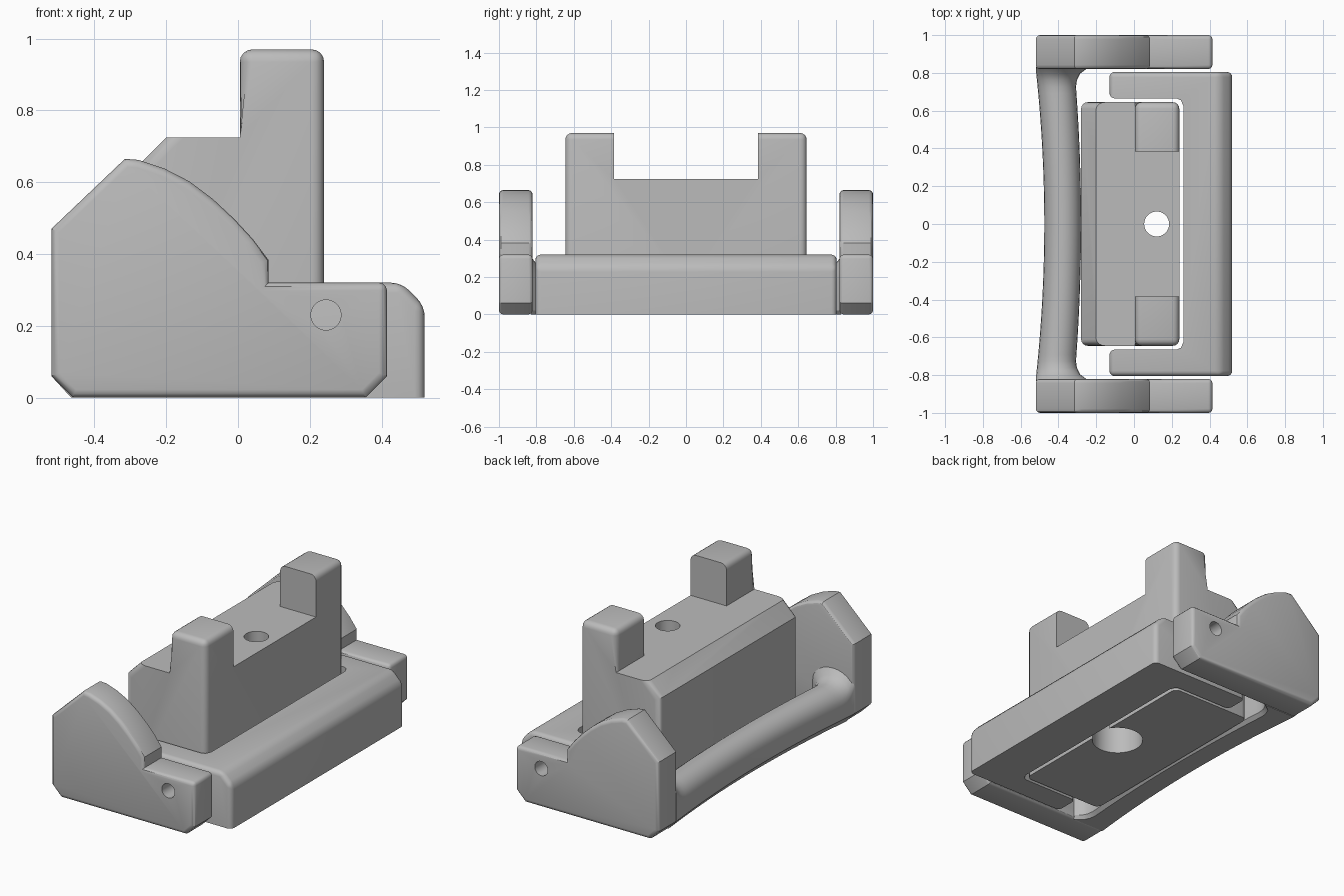
import bpy, bmesh, math
from mathutils import Vector

old = bpy.data.objects.get("Cube")
if old:
    bpy.data.objects.remove(old, do_unlink=True)

grey = bpy.data.materials.new("plain grey")
grey.use_nodes = True
grey.diffuse_color = (0.5, 0.5, 0.5, 1)
grey.node_tree.nodes["Principled BSDF"].inputs["Base Color"].default_value = (0.5, 0.5, 0.5, 1)


def to_object(bm, name):
    bmesh.ops.recalc_face_normals(bm, faces=bm.faces)
    me = bpy.data.meshes.new(name)
    bm.to_mesh(me)
    bm.free()
    me.materials.append(grey)
    ob = bpy.data.objects.new(name, me)
    bpy.context.collection.objects.link(ob)
    return ob


def prism(pts, axis, lo, hi):
    """Extrude a flat outline along y (outline in xz) or z (outline in xy)."""
    bm = bmesh.new()
    place = (lambda p, t: (p[0], t, p[1])) if axis == "y" else (lambda p, t: (p[0], p[1], t))
    face = bm.faces.new([bm.verts.new(place(p, lo)) for p in pts])
    side = bmesh.ops.extrude_face_region(bm, geom=[face])["geom"]
    shift = Vector((0, hi - lo, 0)) if axis == "y" else Vector((0, 0, hi - lo))
    bmesh.ops.translate(bm, vec=shift, verts=[v for v in side if isinstance(v, bmesh.types.BMVert)])
    bmesh.ops.recalc_face_normals(bm, faces=bm.faces)
    return bm


def bevel(bm, rule, width, segments=4):
    bm.normal_update()
    edges = [e for e in bm.edges if rule(e)]
    bmesh.ops.bevel(bm, geom=edges, offset=width, segments=segments, profile=0.5,
                    affect="EDGES", clamp_overlap=True)


def sharp(e, degrees):
    return e.is_convex and e.calc_face_angle(0) > math.radians(degrees)


def on_floor(e):
    return all(v.co.z < 0.001 for v in e.verts)


def cylinder(centre, radius, depth, along_y=False):
    bm = bmesh.new()
    bmesh.ops.create_cone(bm, cap_ends=True, segments=48, radius1=radius, radius2=radius, depth=depth)
    if along_y:
        for v in bm.verts:
            v.co = Vector((v.co.x, v.co.z, -v.co.y))
    bmesh.ops.translate(bm, vec=centre, verts=bm.verts)
    return bm


def cut(ob, bm):
    cutter = to_object(bm, "cutter")
    cutter.hide_render = True
    mod = ob.modifiers.new("cut", "BOOLEAN")
    mod.operation, mod.object, mod.solver = "DIFFERENCE", cutter, "EXACT"
    bpy.context.view_layer.objects.active = ob
    bpy.ops.object.modifier_apply(modifier=mod.name)
    bpy.data.objects.remove(cutter, do_unlink=True)


def smooth(ob):
    bpy.ops.object.select_all(action="DESELECT")
    ob.select_set(True)
    bpy.context.view_layer.objects.active = ob
    bpy.ops.object.shade_smooth_by_angle(angle=math.radians(30))


# Side cheeks: quadrant-topped plates with a pin hole
top_arc = [(0.085, 0.383), (0.04, 0.443), (-0.01, 0.497), (-0.07, 0.553),
           (-0.135, 0.602), (-0.205, 0.638), (-0.277, 0.662)]
cheek = [(-0.46, 0), (0.355, 0), (0.415, 0.06), (0.415, 0.32), (0.085, 0.32)]
cheek += top_arc + [(-0.315, 0.665), (-0.52, 0.47), (-0.52, 0.06)]
for name, lo in (("front_cheek", -1.0), ("back_cheek", 0.82)):
    bm = prism(cheek, "y", lo, lo + 0.18)
    bevel(bm, lambda e: sharp(e, 60), 0.022, 3)
    ob = to_object(bm, name)
    cut(ob, cylinder((0.245, lo + 0.09, 0.23), 0.042, 0.4, True))
    smooth(ob)

# Curved handle bar, flaring where it meets the cheeks
bm = bmesh.new()
rings = []
steps = 48
for i in range(steps + 1):
    y = -0.83 + 1.66 * i / steps
    t = min(abs(y) / 0.82, 1)
    f = max(0, (t - 0.87) / 0.13)
    flare = 1 - math.sqrt(1 - f * f)
    outer = -0.475 - 0.045 * t * t
    inner = -0.28 - 0.035 * t * t + 0.075 * flare
    height = 0.24 + 0.07 * flare
    mid, half = (outer + inner) / 2, (inner - outer) / 2
    ring = [(outer + 0.055, 0), (inner - 0.02, 0), (inner, 0.02)]
    for k in range(13):
        a = math.pi * k / 12
        ring.append((mid + half * math.cos(a), height - 0.1 + 0.1 * math.sin(a)))
    ring.append((outer, 0.06))
    rings.append([bm.verts.new((x, y, z)) for x, z in ring])
for r, s in zip(rings, rings[1:]):
    for k in range(len(r)):
        n = (k + 1) % len(r)
        bm.faces.new((r[k], r[n], s[n], s[k]))
bm.faces.new(rings[0])
bm.faces.new(rings[-1])
smooth(to_object(bm, "handle_bar"))

# U-shaped bracket with a chamfered outer top edge
half_u = [(-0.13, 0.805), (-0.13, 0.665), (0.225, 0.665), (0.248, 0.655), (0.262, 0.625)]
u_shape = [(0.52, 0.805)] + half_u + [(x, -y) for x, y in reversed(half_u)] + [(0.52, -0.805)]
bm = prism(u_shape, "z", 0, 0.32)
bevel(bm, lambda e: all(v.co.z > 0.31 and v.co.x > 0.5 for v in e.verts), 0.065, 1)


def bracket_edge(e):
    outside = all(abs(v.co.y) > 0.8 or v.co.x > 0.4 for v in e.verts)
    arm_end = all(v.co.x < -0.12 for v in e.verts)
    return sharp(e, 30) and not on_floor(e) and (outside or arm_end)


bevel(bm, bracket_edge, 0.028)
smooth(to_object(bm, "u_bracket"))

# Centre block: tall profile, slotted to leave two posts, with a stepped bolt hole
block = [(-0.28, 0), (0.24, 0), (0.24, 0.97), (0.005, 0.97), (0.005, 0.725),
         (-0.2, 0.725), (-0.28, 0.645)]
bm = prism(block, "y", -0.645, 0.645)


def block_edge(e):
    low_step = all(v.co.x < 0.1 and 0.7 < v.co.z < 0.73 for v in e.verts)
    return sharp(e, 60) and not on_floor(e) and not low_step


bevel(bm, block_edge, 0.035)
ob = to_object(bm, "centre_block")
slot = bmesh.new()
bmesh.ops.create_cube(slot, size=1)
bmesh.ops.scale(slot, vec=(1, 0.77, 1), verts=slot.verts)
bmesh.ops.translate(slot, vec=(0.1, 0, 1.225), verts=slot.verts)
cut(ob, slot)
cut(ob, cylinder((0.12, 0, 0.5), 0.066, 2))
cut(ob, cylinder((0.12, 0, 0), 0.14, 0.5))
smooth(ob)
